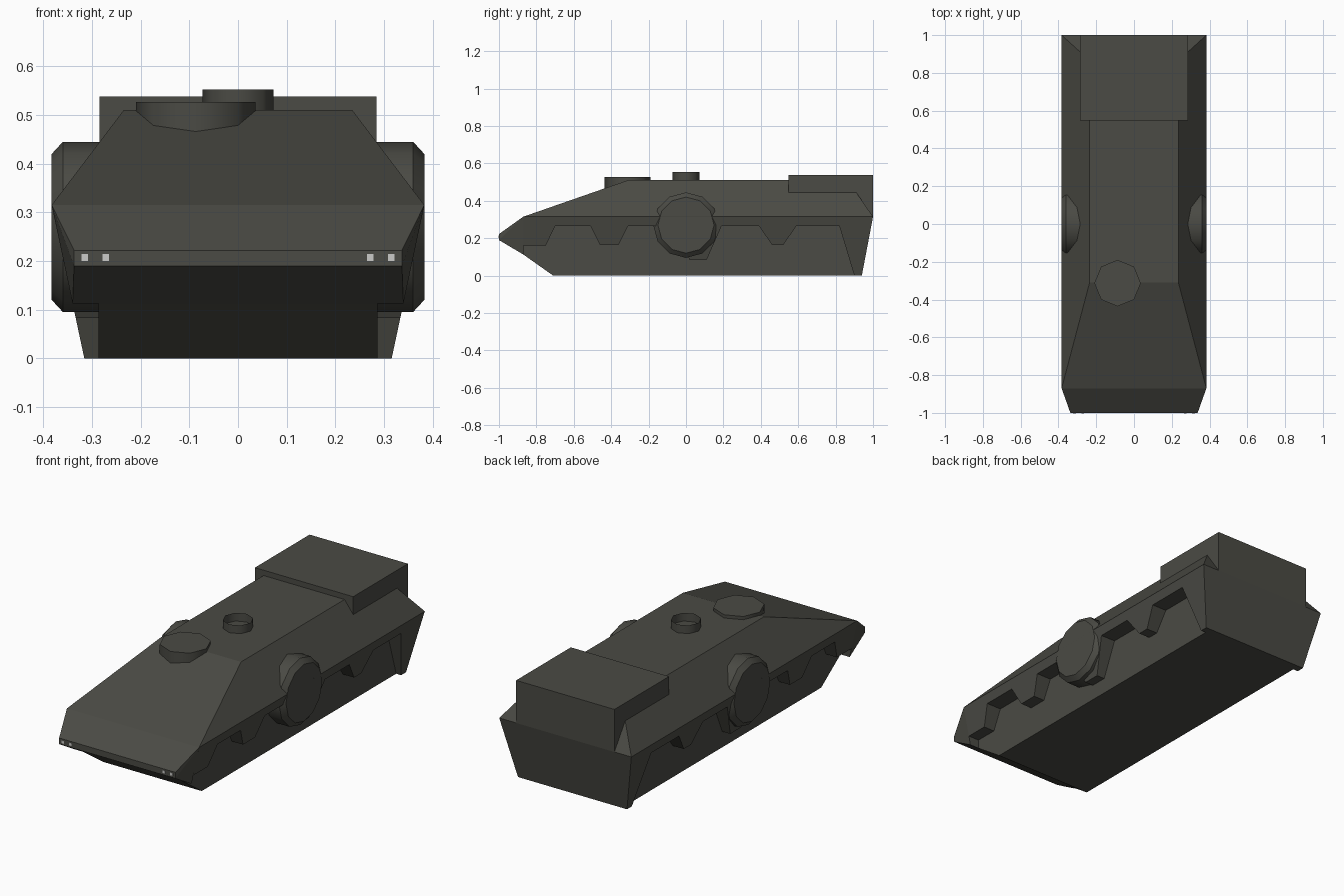
import bpy, bmesh, math

if "Cube" in bpy.data.objects:
    bpy.data.objects.remove(bpy.data.objects["Cube"])


def material(name, rgb):
    m = bpy.data.materials.new(name)
    m.diffuse_color = (*rgb, 1)
    m.use_nodes = True
    m.node_tree.nodes["Principled BSDF"].inputs["Base Color"].default_value = m.diffuse_color
    return m


ARMOR = material("olive grey", (0.069, 0.069, 0.058))
LAMP = material("lamp white", (0.6, 0.6, 0.58))


def finish(bm, name, mat=ARMOR, smooth=None, recalc=True):
    if recalc:
        bmesh.ops.recalc_face_normals(bm, faces=bm.faces[:])
    me = bpy.data.meshes.new(name)
    bm.to_mesh(me)
    bm.free()
    me.materials.append(mat)
    ob = bpy.data.objects.new(name, me)
    bpy.context.collection.objects.link(ob)
    if smooth:
        bpy.ops.object.select_all(action='DESELECT')
        ob.select_set(True)
        bpy.context.view_layer.objects.active = ob
        bpy.ops.object.shade_smooth_by_angle(angle=math.radians(smooth))
    return ob


def solid(name, pts, mat=ARMOR):
    """Convex solid, mirrored across x from right-side points."""
    bm = bmesh.new()
    for x, y, z in pts:
        bm.verts.new((x, y, z))
        bm.verts.new((-x, y, z))
    bmesh.ops.convex_hull(bm, input=bm.verts[:])
    bmesh.ops.dissolve_limit(bm, angle_limit=0.01, verts=bm.verts[:], edges=bm.edges[:])
    return finish(bm, name, mat)


def rings(name, loops, caps=(True, True), smooth=None):
    """Join matching vertex loops, optionally capping the ends."""
    bm = bmesh.new()
    vs = [[bm.verts.new(p) for p in l] for l in loops]
    n = len(vs[0])
    for a, b in zip(vs, vs[1:]):
        for i in range(n):
            j = (i + 1) % n
            bm.faces.new((a[i], a[j], b[j], b[i]))
    if caps[0]:
        bm.faces.new(vs[0][::-1])
    if caps[1]:
        bm.faces.new(vs[-1])
    return finish(bm, name, smooth=smooth)


def circle(n, r):
    return [(r * math.cos(2 * math.pi * i / n), r * math.sin(2 * math.pi * i / n)) for i in range(n)]


# Sloped upper hull and wedge nose
solid("upper_hull", [(.235, -.31, .51), (.235, .865, .51), (.383, -.87, .315), (.383, 1, .315)])
solid("nose", [(.383, -.87, .315), (.337, -1, .222), (.337, -1, .19), (.34, -.87, .113)])

# Lower hull between the skirts
solid("lower_hull", [(.287, y, z) for y, z in
                     [(-.87, .315), (-.87, .113), (-.71, 0), (.94, 0), (1, .315)]])

# Raised engine box at the rear
solid("rear_box", [(.285, y, z) for y in (.547, 1) for z in (.315, .538)])

# Toothed side skirts, leaning outward
SKIRT = [(-.87, .315), (-.87, .16), (-.75, .16), (-.70, .265), (-.51, .265), (-.46, .165),
         (-.36, .165), (-.31, .265), (-.07, .265), (.02, .083), (.11, .083), (.19, .265),
         (.39, .265), (.46, .165), (.52, .165), (.59, .265), (.82, .265), (.90, 0),
         (.94, 0), (1, .315)]
for s, side in ((1, "right"), (-1, "left")):
    rings("skirt_" + side, [[(s * .28, y, z) for y, z in SKIRT],
                            [(s * (.316 + .213 * z), y, z) for y, z in SKIRT]])
    # Round side pod with a bevelled rim
    rings("side_pod_" + side,
          [[(s * x, a, .27 + b) for a, b in circle(12, r)]
           for x, r in ((.24, .175), (.36, .175), (.383, .15))], smooth=40)

# Front roof hatch and open centre ring
rings("front_hatch", [[(-.087 + a, -.313 + b, z) for a, b in circle(8, .123)] for z in (.42, .527)],
      smooth=50)
rings("roof_ring", [[(a, b, z) for a, b in circle(8, .073)] for z in (.50, .553)],
      caps=(False, False), smooth=50)

# Small lamps on the nose edge
for i, x in enumerate((.272, .315)):
    for s in (1, -1):
        bm = bmesh.new()
        bmesh.ops.create_cube(bm, size=1)
        for v in bm.verts:
            v.co = (s * x + v.co.x * .014, -1 + v.co.y * .004, .207 + v.co.z * .014)
        finish(bm, "lamp_%d_%s" % (i, "right" if s > 0 else "left"), LAMP)
